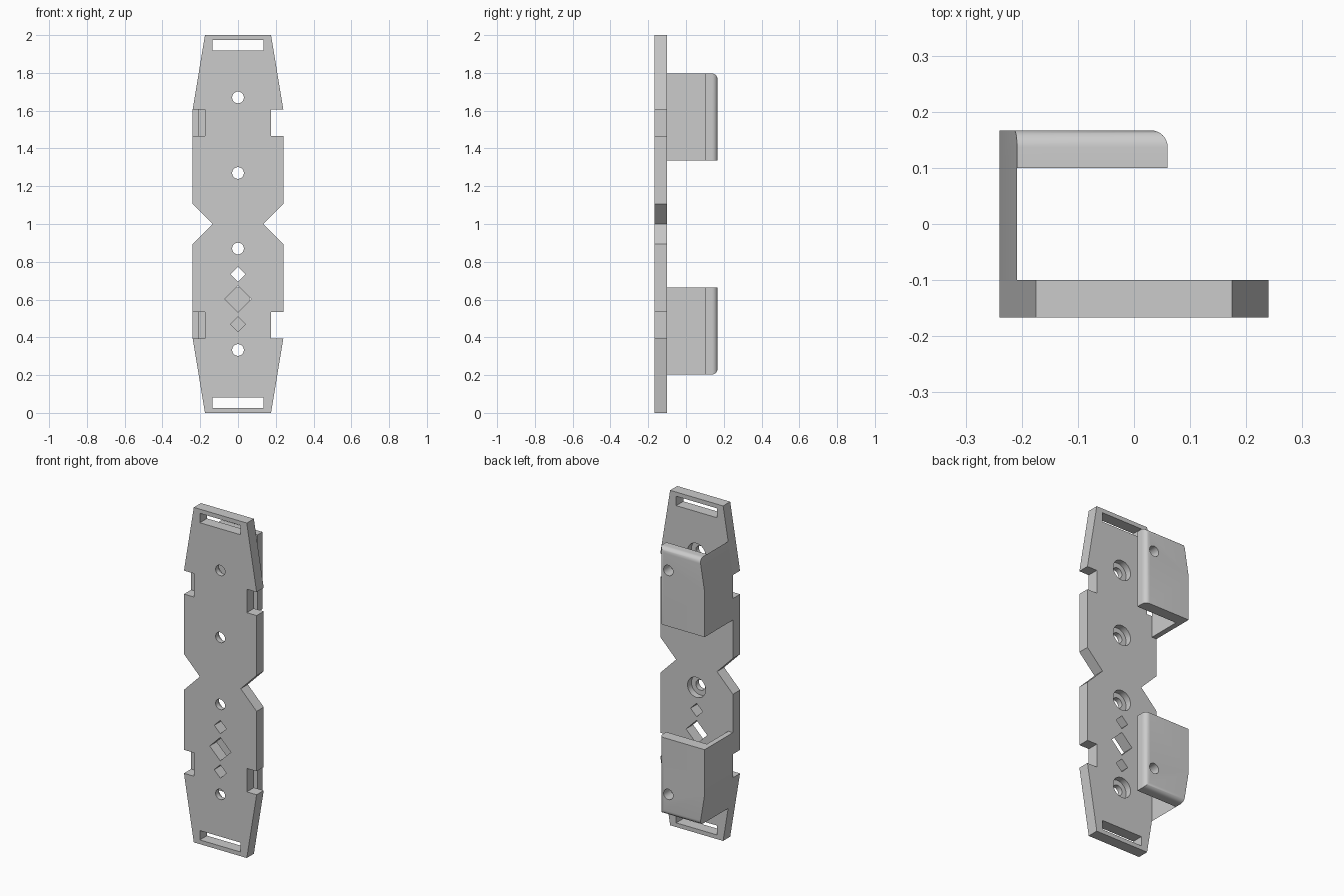
import bpy, bmesh, math

cube = bpy.data.objects.get("Cube")
if cube:
    bpy.data.objects.remove(cube, do_unlink=True)

grey = bpy.data.materials.new("plain grey")
grey.use_nodes = True
grey.diffuse_color = (0.6, 0.6, 0.6, 1)
grey.node_tree.nodes["Principled BSDF"].inputs["Base Color"].default_value = (0.6, 0.6, 0.6, 1)

FRONT, PLATE_BACK = -0.167, -0.10
HOOK_FRONT, HOOK_BACK = 0.10, 0.167
SIDE, NECK, INSET = 0.24, 0.135, 0.175
HOOK_LOW, HOOK_TOP, HOOK_END = 1.336, 1.797, 0.06
SHOULDER = 1.605
WALL_IN = SIDE - (SIDE - INSET) * (HOOK_TOP - SHOULDER) / (2 - SHOULDER)


def prism(name, outline, y0, y1, round_edges=None):
    """Extrude an (x, z) outline from y0 to y1, rounding the chosen edges."""
    bm = bmesh.new()
    face = bm.faces.new([bm.verts.new((x, y0, z)) for x, z in outline])
    new = bmesh.ops.extrude_face_region(bm, geom=[face])["geom"]
    for v in new:
        if isinstance(v, bmesh.types.BMVert):
            v.co.y = y1
    bmesh.ops.recalc_face_normals(bm, faces=bm.faces[:])
    if round_edges:
        chosen = [e for e in bm.edges if round_edges(*[v.co for v in e.verts])]
        bmesh.ops.bevel(bm, geom=chosen, offset=0.03, offset_type='OFFSET',
                        segments=8, profile=0.5, affect='EDGES', clamp_overlap=True)
    mesh = bpy.data.meshes.new(name)
    bm.to_mesh(mesh)
    bm.free()
    mesh.materials.append(grey)
    ob = bpy.data.objects.new(name, mesh)
    bpy.context.collection.objects.link(ob)
    return ob


def ring(z, radius, sides):
    return [(radius * math.cos(math.tau * i / sides), z + radius * math.sin(math.tau * i / sides))
            for i in range(sides)]


def activate(ob):
    bpy.ops.object.select_all(action='DESELECT')
    ob.select_set(True)
    bpy.context.view_layer.objects.active = ob


def cut(target, outline, y0, y1):
    cutter = prism("cutter", outline, y0, y1)
    cutter.hide_render = True
    activate(target)
    mod = target.modifiers.new("cut", 'BOOLEAN')
    mod.operation, mod.solver, mod.object = 'DIFFERENCE', 'EXACT', cutter
    bpy.ops.object.modifier_apply(modifier=mod.name)
    bpy.data.objects.remove(cutter, do_unlink=True)


# Base plate: one quarter of the outline, mirrored up-down and left-right
quarter = [(NECK, 1), (SIDE, 1.107), (SIDE, 1.465), (INSET, 1.465),
           (INSET, SHOULDER), (SIDE, SHOULDER), (INSET, 2)]
right_half = [(x, 2 - z) for x, z in reversed(quarter[1:])] + quarter
outline = right_half + [(-x, z) for x, z in reversed(right_half)]
plate = prism("base_plate", outline, FRONT, PLATE_BACK)
parts = [plate]

# Strap slots at both ends
for z in (0.053, 1.947):
    cut(plate, [(-NECK, z - 0.028), (NECK, z - 0.028), (NECK, z + 0.028), (-NECK, z + 0.028)], -0.3, 0)

# Counterbored screw holes
for z in (0.333, 0.87, 1.27, 1.67):
    cut(plate, ring(z, 0.06, 32), -0.137, 0)
    cut(plate, ring(z, 0.031, 32), -0.3, 0)

# Diamond openings
for z, size in ((0.47, 0.04), (0.603, 0.07), (0.735, 0.04)):
    cut(plate, ring(z, size, 4), -0.3, 0)

# Two hooks, the lower one an upside-down copy of the upper one
for side, flip in (("upper", False), ("lower", True)):
    def place(points):
        return [(x, 2 - z if flip else z) for x, z in points]

    tip = 2 - HOOK_TOP if flip else HOOK_TOP
    taper = [(-SIDE, HOOK_LOW), (-SIDE, SHOULDER), (-WALL_IN, HOOK_TOP)]
    wall = prism(side + "_hook_wall", place(taper + [(-WALL_IN, HOOK_LOW)]), PLATE_BACK, HOOK_FRONT)

    # Back flap with its free end and tip edge rounded
    def rounded(a, b):
        on_back = min(a.y, b.y) > HOOK_BACK - 0.001
        at_tip = max(abs(a.z - tip), abs(b.z - tip)) < 0.001
        at_end = min(a.x, b.x) > HOOK_END - 0.001
        return on_back and (at_tip or at_end)

    flap = prism(side + "_hook_flap", place(taper + [(HOOK_END, HOOK_TOP), (HOOK_END, HOOK_LOW)]),
                 HOOK_FRONT, HOOK_BACK, rounded)
    cut(flap, ring(0.333 if flip else 1.67, 0.031, 32), 0, 0.3)
    parts += [wall, flap]

for ob in parts:
    activate(ob)
    bpy.ops.object.shade_smooth_by_angle(angle=math.radians(30))
